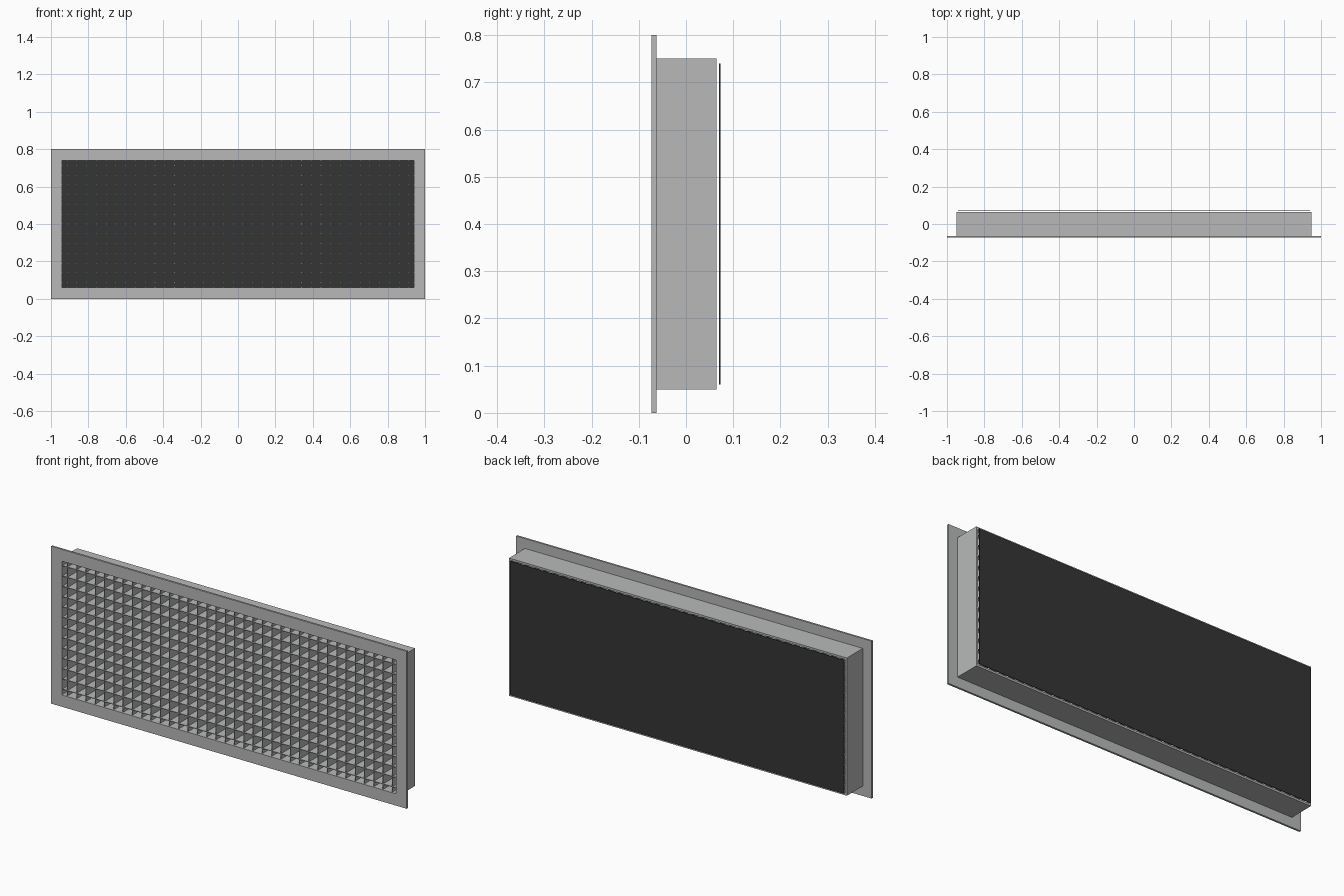
import bpy, bmesh

if "Cube" in bpy.data.objects:
    bpy.data.objects.remove(bpy.data.objects["Cube"])


def material(name, rgb):
    m = bpy.data.materials.new(name)
    m.diffuse_color = (*rgb, 1)
    m.use_nodes = True
    m.node_tree.nodes["Principled BSDF"].inputs["Base Color"].default_value = m.diffuse_color
    return m


grey = material("painted_metal_grey", (0.48, 0.485, 0.485))
black = material("backing_black", (0.035, 0.035, 0.035))


def finish(name, bm, mat):
    bmesh.ops.recalc_face_normals(bm, faces=bm.faces)
    me = bpy.data.meshes.new(name)
    bm.to_mesh(me)
    bm.free()
    me.materials.append(mat)
    ob = bpy.data.objects.new(name, me)
    bpy.context.collection.objects.link(ob)
    return ob


def add_box(bm, x0, x1, y0, y1, z0, z1):
    verts = bmesh.ops.create_cube(bm, size=1)["verts"]
    for v in verts:
        v.co = (x1 if v.co.x > 0 else x0,
                y1 if v.co.y > 0 else y0,
                z1 if v.co.z > 0 else z0)


def rect_ring(name, outer, inner, y0, y1, mat):
    """Rectangular tube along y; outer and inner are (half width, half height)."""
    bm = bmesh.new()
    loops = []
    for (w, h), y in ((outer, y0), (outer, y1), (inner, y1), (inner, y0)):
        loops.append([bm.verts.new((sx * w, y, MID + sz * h))
                      for sx, sz in ((-1, -1), (1, -1), (1, 1), (-1, 1))])
    for i in range(4):
        a, b = loops[i], loops[(i + 1) % 4]
        for j in range(4):
            k = (j + 1) % 4
            bm.faces.new((a[j], a[k], b[k], b[j]))
    return finish(name, bm, mat)


MID = 0.4               # height of the centre
W, H = 0.94, 0.34       # half size of the opening
COLS, ROWS = 36, 13     # blade counts
T = 0.0015              # half blade thickness

# Front flange and the duct collar behind it
rect_ring("front_flange", (1.0, 0.4), (W, H), -0.073, -0.063, grey)
rect_ring("duct_collar", (0.95, 0.35), (W, H), -0.063, 0.065, grey)

# Egg-crate core: evenly spaced upright and level blades
bm = bmesh.new()
for i in range(COLS):
    x = -W + (i + 0.5) * 2 * W / COLS
    add_box(bm, x - T, x + T, -0.066, 0.064, MID - H, MID + H)
finish("vertical_blades", bm, grey)

bm = bmesh.new()
for i in range(ROWS):
    z = MID - H + (i + 0.5) * 2 * H / ROWS
    add_box(bm, -W, W, -0.0665, 0.0635, z - T, z + T)
finish("horizontal_blades", bm, grey)

# Thin dark sheet standing just behind the collar
bm = bmesh.new()
add_box(bm, -W, W, 0.070, 0.073, MID - H, MID + H)
finish("back_sheet", bm, black)
